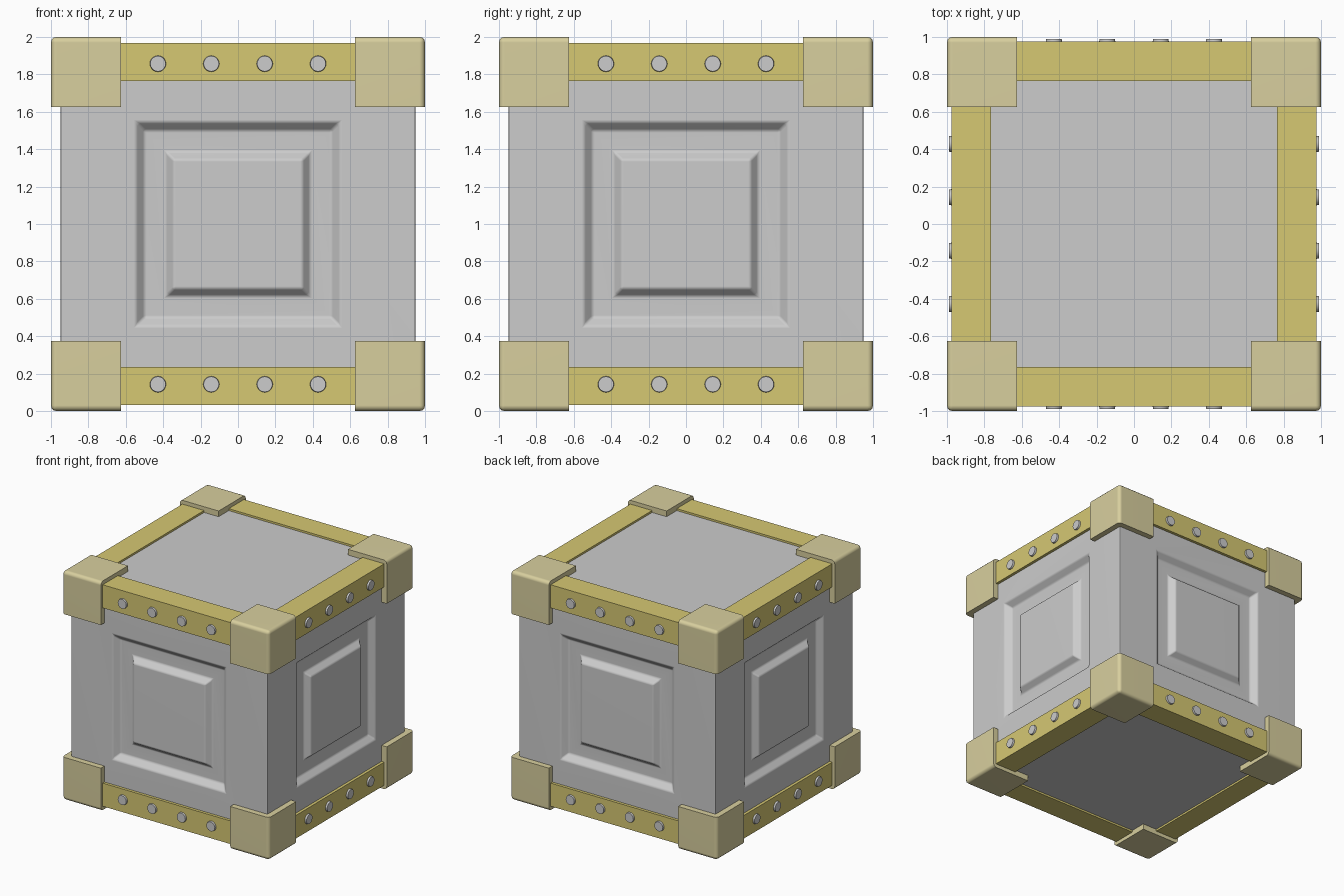
import bpy, bmesh, math
from mathutils import Matrix, Vector

if "Cube" in bpy.data.objects:
    bpy.data.objects.remove(bpy.data.objects["Cube"])


def material(name, rgb):
    m = bpy.data.materials.new(name)
    m.diffuse_color = (*rgb, 1)
    m.use_nodes = True
    m.node_tree.nodes["Principled BSDF"].inputs["Base Color"].default_value = m.diffuse_color
    return m


GREY = material("grey metal", (0.604, 0.604, 0.604))
YELLOW = material("yellow trim", (0.672, 0.578, 0.171))
TAN = material("tan corner", (0.687, 0.624, 0.342))
MID = Vector((0, 0, 1))  # centre of the crate


def finish(bm, name, mat, smooth=True):
    bmesh.ops.recalc_face_normals(bm, faces=bm.faces[:])
    me = bpy.data.meshes.new(name)
    bm.to_mesh(me)
    bm.free()
    me.materials.append(mat)
    ob = bpy.data.objects.new(name, me)
    bpy.context.collection.objects.link(ob)
    if smooth:
        bpy.ops.object.select_all(action='DESELECT')
        bpy.context.view_layer.objects.active = ob
        ob.select_set(True)
        bpy.ops.object.shade_smooth_by_angle(angle=math.radians(35))
        mod = ob.modifiers.new("even shading", 'WEIGHTED_NORMAL')
        mod.keep_sharp = True
    return ob


def box(bm, lo, hi):
    lo, hi = Vector(lo), Vector(hi)
    mat = Matrix.Translation((lo + hi) / 2) @ Matrix.Diagonal((*(hi - lo), 1))
    return bmesh.ops.create_cube(bm, size=1, matrix=mat)["verts"]


# body: cube with a square groove pressed into each of the four sides
bm = bmesh.new()
box(bm, (-0.95, -0.95, 0.05), (0.95, 0.95, 1.95))
bm.normal_update()
for f in [f for f in bm.faces if abs(f.normal.z) < 0.5]:
    n = f.normal.copy()
    for thick, depth in ((0.405, 0), (0.045, -0.05), (0.115, 0), (0.04, 0.05)):
        bmesh.ops.inset_individual(bm, faces=[f], thickness=thick, use_even_offset=True)
        for v in f.verts:
            v.co += n * depth
bm.normal_update()
edges = [e for e in bm.edges if e.calc_face_angle(0) > math.radians(30)]
bmesh.ops.bevel(bm, geom=edges, offset=0.012, segments=2, profile=0.5, affect='EDGES')
finish(bm, "crate_body", GREY)

# corner caps: rounded only along the three outer edges
for sx in (-1, 1):
    for sy in (-1, 1):
        for sz in (-1, 1):
            bm = bmesh.new()
            s = Vector((sx, sy, sz))
            a, b = s * 0.625, s
            lo = [min(p, q) for p, q in zip(a, b)]
            hi = [max(p, q) for p, q in zip(a, b)]
            vs = box(bm, Vector(lo) + MID, Vector(hi) + MID)
            outer = min(vs, key=lambda v: (v.co - MID - s).length)
            bmesh.ops.bevel(bm, geom=list(outer.link_edges), offset=0.03,
                            segments=3, profile=0.5, affect='EDGES')
            finish(bm, "corner_cap", TAN)

# edge bars and bolts on each side, top and bottom
for side, label in enumerate(("front", "right", "back", "left")):
    turn = Matrix.Rotation(side * math.pi / 2, 4, 'Z')
    for sz, level in ((-1, "bottom"), (1, "top")):
        z0, z1 = sorted((sz * 0.765, sz * 0.967))
        bm = bmesh.new()
        box(bm, (-0.64, -0.975, 1 + z0), (0.64, -0.765, 1 + z1))
        bm.transform(turn)
        finish(bm, f"{label}_{level}_bar", YELLOW, smooth=False)

        bm = bmesh.new()
        for x in (-0.428, -0.143, 0.143, 0.428):
            place = Matrix.Translation((x, -0.977, 1 + sz * 0.857)) @ Matrix.Rotation(math.pi / 2, 4, 'X')
            bmesh.ops.create_cone(bm, cap_ends=True, segments=20, radius1=0.045,
                                  radius2=0.041, depth=0.026, matrix=place)
        bm.transform(turn)
        finish(bm, f"{label}_{level}_bolts", GREY)
